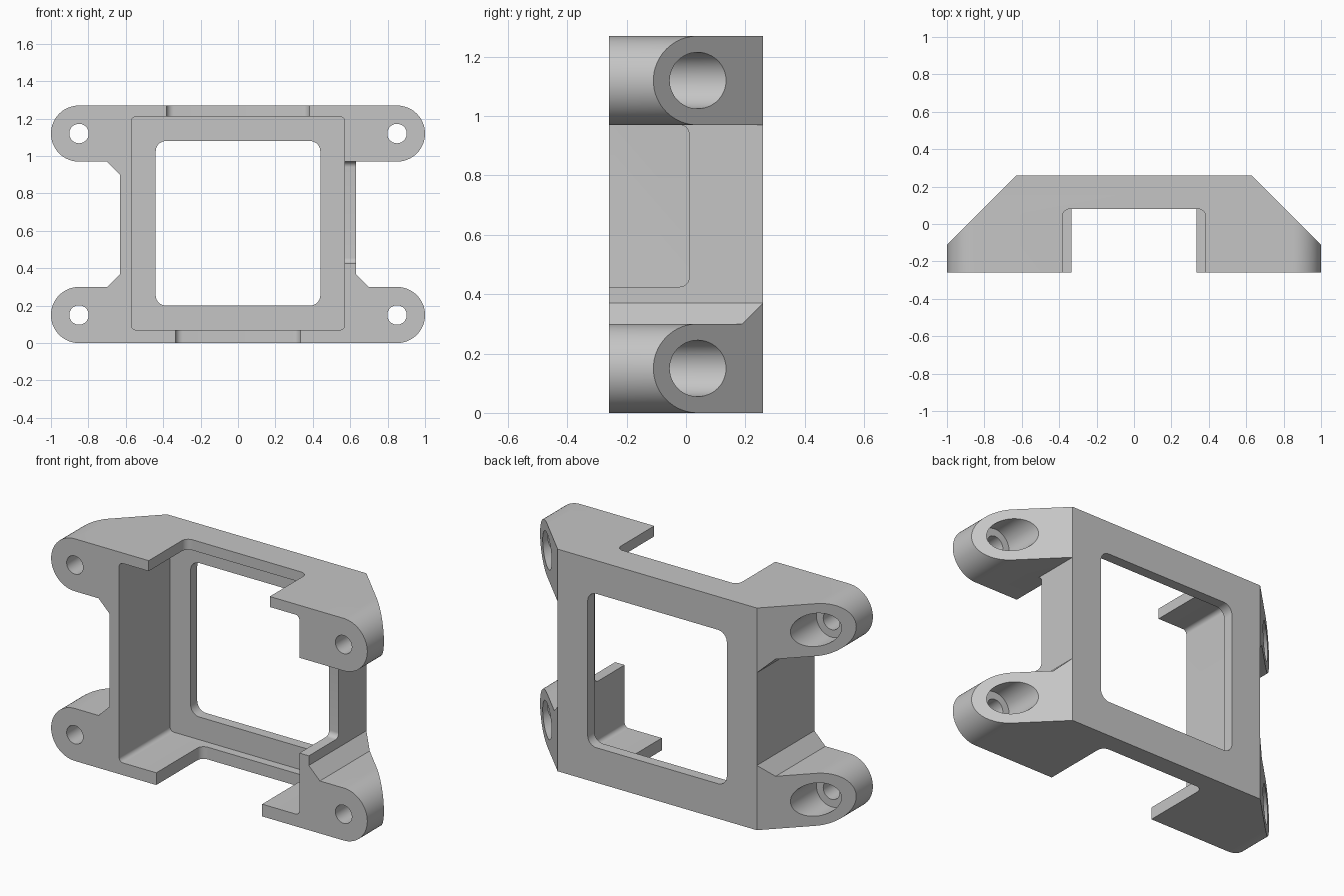
import bpy
import bmesh
from math import cos, sin, pi, radians

if "Cube" in bpy.data.objects:
    bpy.data.objects.remove(bpy.data.objects["Cube"])

DEPTH = 0.26       # half depth in y
HEIGHT = 1.27
EAR_X, EAR_R = 0.85, 0.15
WALL_X = 0.63      # outer side wall
LOW, HIGH = 2 * EAR_R, HEIGHT - 2 * EAR_R

grey = bpy.data.materials.new("light grey")
grey.use_nodes = True
colour = (0.56, 0.56, 0.56, 1)
grey.diffuse_color = colour
grey.node_tree.nodes["Principled BSDF"].inputs["Base Color"].default_value = colour


def arc(cx, cy, r, start, end, steps):
    """Points along an arc, angles in degrees."""
    angles = [radians(start + (end - start) * i / steps) for i in range(steps + 1)]
    return [(cx + r * cos(a), cy + r * sin(a)) for a in angles]


def rounded_rect(x0, x1, y0, y1, r):
    corners = [(x1 - r, y1 - r), (x0 + r, y1 - r), (x0 + r, y0 + r), (x1 - r, y0 + r)]
    return [p for i, (cx, cy) in enumerate(corners)
            for p in arc(cx, cy, r, 90 * i, 90 * i + 90, 8)]


def prism(name, points, axis, start, end):
    """Extrude a 2D profile along the given axis."""
    place = {"x": lambda p, d: (d, p[0], p[1]),
             "y": lambda p, d: (p[0], d, p[1]),
             "z": lambda p, d: (p[0], p[1], d)}[axis]
    bm = bmesh.new()
    near = [bm.verts.new(place(p, start)) for p in points]
    far = [bm.verts.new(place(p, end)) for p in points]
    bm.faces.new(near)
    bm.faces.new(far)
    for i in range(len(points)):
        j = (i + 1) % len(points)
        bm.faces.new((near[i], near[j], far[j], far[i]))
    bmesh.ops.recalc_face_normals(bm, faces=bm.faces)
    mesh = bpy.data.meshes.new(name)
    bm.to_mesh(mesh)
    bm.free()
    mesh.materials.append(grey)
    obj = bpy.data.objects.new(name, mesh)
    bpy.context.collection.objects.link(obj)
    return obj


# Body outline with four round ears; the upper left inner corner stays square
bevel = 0.07
outline = (
    arc(EAR_X, EAR_R, EAR_R, -90, 90, 32)
    + [(WALL_X + bevel, LOW), (WALL_X, LOW + bevel), (WALL_X, HIGH)]
    + arc(EAR_X, HEIGHT - EAR_R, EAR_R, -90, 90, 32)
    + arc(-EAR_X, HEIGHT - EAR_R, EAR_R, 90, 270, 32)
    + [(-WALL_X - bevel, HIGH), (-WALL_X, HIGH - bevel),
       (-WALL_X, LOW + bevel), (-WALL_X - bevel, LOW)]
    + arc(-EAR_X, EAR_R, EAR_R, 90, 270, 32)
)
body = prism("mounting_frame", outline, "y", -DEPTH, DEPTH)

cutters = []


def cut(*args):
    cutters.append(prism(*args))


# Front cavity and the window through the back plate
cut("cavity_cutter", rounded_rect(-0.57, 0.57, 0.07, 1.21, 0.025), "y", -0.5, 0.2)
cut("window_cutter", rounded_rect(-0.44, 0.44, 0.2, 1.08, 0.055), "y", 0.1, 0.5)

# Notches in the top wall, bottom wall and left wall
cut("top_notch_cutter", rounded_rect(-0.383, 0.383, -0.5, 0.08, 0.04), "z", 1.15, 1.4)
cut("bottom_notch_cutter", rounded_rect(-0.335, 0.335, -0.5, 0.15, 0.04), "z", -0.1, 0.12)
cut("side_notch_cutter", rounded_rect(-0.5, 0.01, 0.425, HIGH, 0.03), "x", 0.5, 0.75)

for side in (-1, 1):
    # Slanted back of the ears
    slant = [(side * WALL_X, DEPTH), (side * (WALL_X + 0.6), DEPTH - 0.6),
             (side * 1.5, 0.6), (side * (WALL_X - 0.34), DEPTH + 0.34)]
    cut("slant_cutter", slant, "z", -0.2, 1.5)
    # Screw holes with wide counterbores from the back
    for z in (EAR_R, HEIGHT - EAR_R):
        cut("screw_hole_cutter", arc(side * EAR_X, z, 0.052, 0, 352.5, 47), "y", -0.5, 0.5)
        cut("counterbore_cutter", arc(side * EAR_X, z, 0.095, 0, 352.5, 47), "y", -0.1, 0.5)

bpy.context.view_layer.objects.active = body
for cutter in cutters:
    cutter.hide_render = True
    mod = body.modifiers.new("cut", "BOOLEAN")
    mod.operation = "DIFFERENCE"
    mod.solver = "EXACT"
    mod.object = cutter
    bpy.ops.object.modifier_apply(modifier=mod.name)
for cutter in cutters:
    bpy.data.objects.remove(cutter)

# Smooth round surfaces, crisp edges elsewhere
bpy.ops.object.select_all(action="DESELECT")
body.select_set(True)
bpy.ops.object.shade_smooth_by_angle(angle=radians(25))
